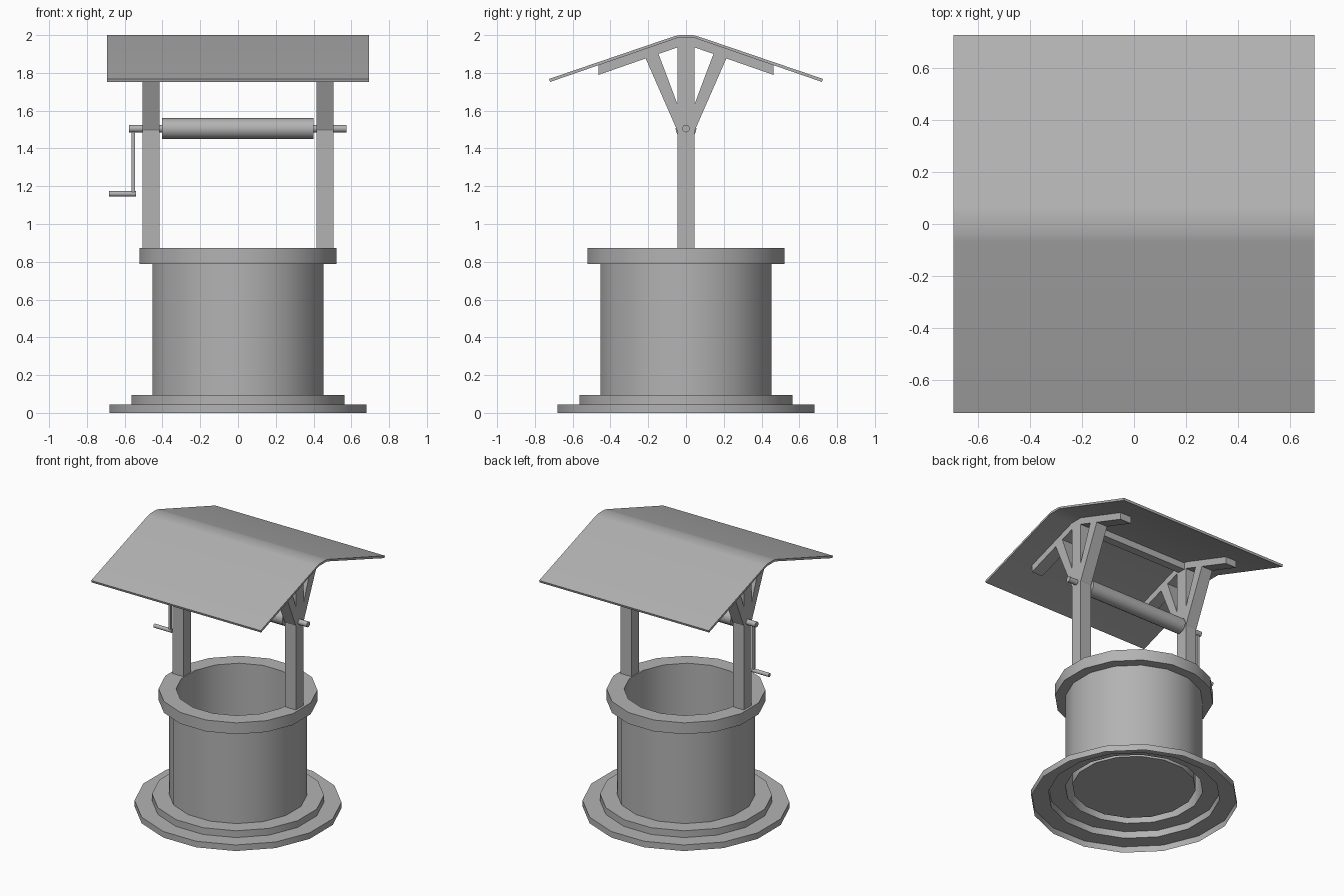
import bpy, bmesh, math

if "Cube" in bpy.data.objects:
    bpy.data.objects.remove(bpy.data.objects["Cube"])

grey = bpy.data.materials.new("mid_grey")
grey.diffuse_color = (0.45, 0.45, 0.45, 1)
grey.use_nodes = True
grey.node_tree.nodes["Principled BSDF"].inputs["Base Color"].default_value = grey.diffuse_color


def finish(name, bm, smooth=False, recalc=True):
    if recalc:
        bmesh.ops.recalc_face_normals(bm, faces=bm.faces)
    me = bpy.data.meshes.new(name)
    bm.to_mesh(me)
    bm.free()
    me.materials.append(grey)
    ob = bpy.data.objects.new(name, me)
    bpy.context.collection.objects.link(ob)
    if smooth:
        bpy.ops.object.select_all(action='DESELECT')
        ob.select_set(True)
        bpy.context.view_layer.objects.active = ob
        bpy.ops.object.shade_smooth_by_angle(angle=math.radians(30))
    return ob


def prism(name, yz, x0, x1, smooth=False):
    """Extrude a closed (y, z) outline along x."""
    bm = bmesh.new()
    a = [bm.verts.new((x0, y, z)) for y, z in yz]
    b = [bm.verts.new((x1, y, z)) for y, z in yz]
    bm.faces.new(a)
    bm.faces.new(b[::-1])
    for i in range(len(yz)):
        j = (i + 1) % len(yz)
        bm.faces.new((a[j], a[i], b[i], b[j]))
    return finish(name, bm, smooth)


def box(name, x0, x1, y0, y1, z0, z1):
    return prism(name, [(y0, z0), (y1, z0), (y1, z1), (y0, z1)], x0, x1)


def rod(name, x0, x1, z, r):
    n = 16
    ring = [(r * math.cos(math.tau * i / n), z + r * math.sin(math.tau * i / n)) for i in range(n)]
    return prism(name, ring, x0, x1, True)


# Stone well: one 16-sided shell, open underneath, flats facing the axes
SIDES = 16
profile = [(0.693, 0), (0.693, 0.045), (0.576, 0.045), (0.576, 0.095),
           (0.462, 0.095), (0.462, 0.788), (0.532, 0.788), (0.532, 0.872),
           (0.415, 0.872), (0.415, 0.11)]
bm = bmesh.new()
rings = []
for r, z in profile:
    angles = [math.tau * (i + 0.5) / SIDES for i in range(SIDES)]
    rings.append([bm.verts.new((r * math.cos(a), r * math.sin(a), z)) for a in angles])
for lo, hi in zip(rings, rings[1:]):
    for i in range(SIDES):
        j = (i + 1) % SIDES
        bm.faces.new((lo[i], lo[j], hi[j], hi[i]))
bm.faces.new(rings[-1])
finish("well_wall", bm, True, recalc=False)

# Posts, braces and rafters at both ends
for side, x0 in (("left", -0.505), ("right", 0.415)):
    x1 = x0 + 0.09
    box(side + "_post", x0, x1, -0.045, 0.045, 0.872, 1.96)
    for end, s in (("front", -1), ("back", 1)):
        prism(f"{side}_{end}_brace",
              [(s * 0.04, 1.487), (s * 0.05, 1.503), (s * 0.216, 1.882),
               (s * 0.147, 1.905), (s * 0.04, 1.62)], x0, x1)
    prism(side + "_rafter",
          [(-0.462, 1.79), (-0.045, 1.935), (0.045, 1.935), (0.462, 1.79),
           (0.462, 1.842), (0.048, 1.984), (-0.048, 1.984), (-0.462, 1.842)], x0, x1)

# Ridge beam between the posts
box("ridge_beam", -0.415, 0.415, -0.03, 0.03, 1.935, 1.984)

# Folded roof sheet with a softened ridge
prism("roof",
      [(-0.725, 1.768), (-0.065, 1.993), (-0.035, 2.0), (0.035, 2.0), (0.065, 1.993), (0.725, 1.768),
       (0.72, 1.752), (0.048, 1.984), (-0.048, 1.984), (-0.72, 1.752)], -0.693, 0.693, True)

# Winding drum, axle and crank
rod("drum", -0.403, 0.4, 1.505, 0.055)
rod("axle", -0.578, 0.575, 1.505, 0.02)
box("crank_arm", -0.563, -0.545, -0.009, 0.009, 1.16, 1.505)
rod("crank_handle", -0.683, -0.54, 1.16, 0.014)
